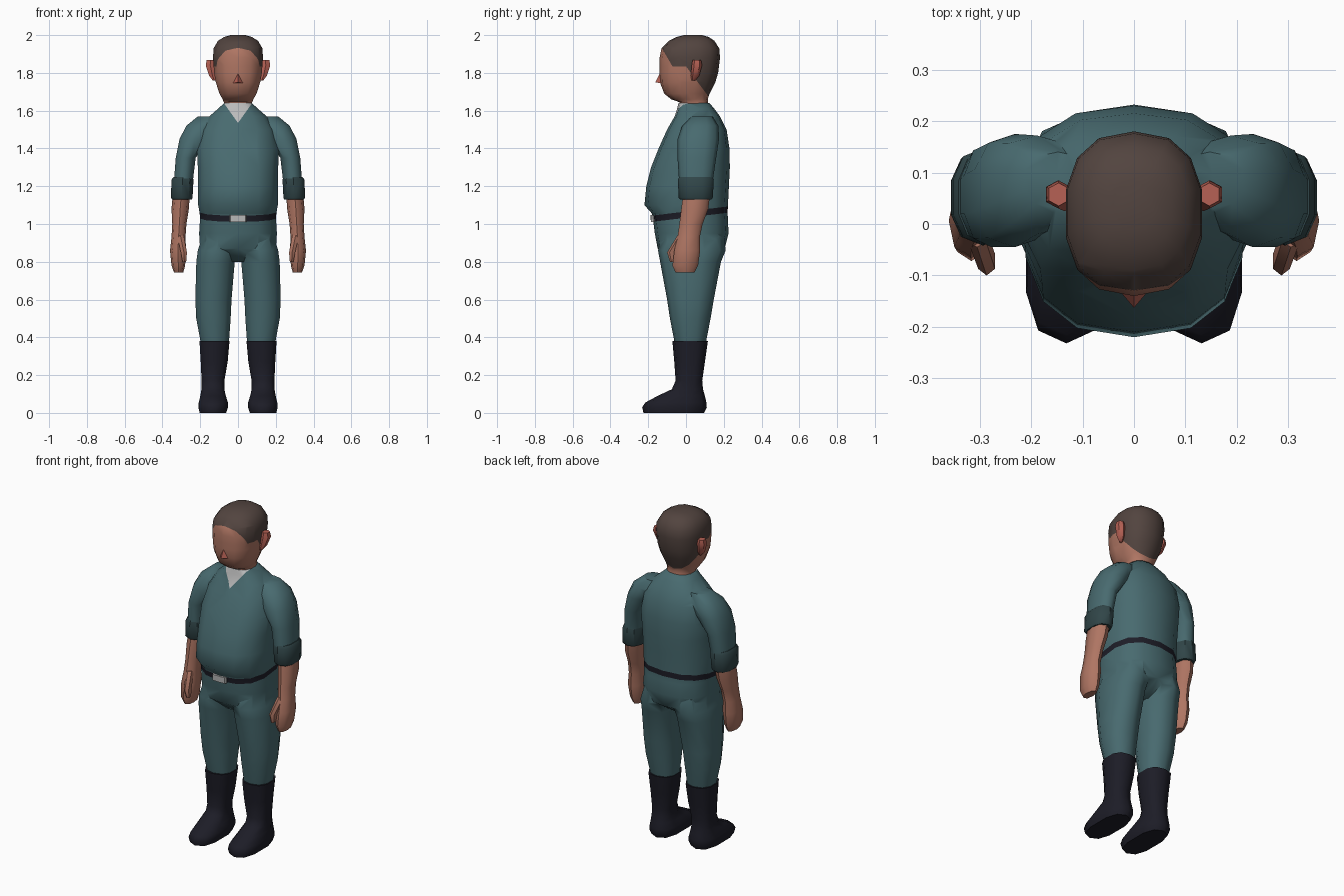
import bpy, bmesh
from math import sin, cos, pi, copysign
from mathutils import Vector

if "Cube" in bpy.data.objects:
    bpy.data.objects.remove(bpy.data.objects["Cube"])


def material(name, rgb):
    m = bpy.data.materials.new(name)
    m.diffuse_color = (*rgb, 1)
    m.use_nodes = True
    m.node_tree.nodes["Principled BSDF"].inputs["Base Color"].default_value = m.diffuse_color
    return m


TEAL = material("teal_cloth", (.065, .145, .16))
CUFF = material("dark_teal", (.03, .06, .065))
SKIN = material("skin", (.43, .18, .125))
RED = material("ruddy_skin", (.47, .12, .09))
HAIR = material("hair", (.085, .058, .05))
BLACK = material("black_leather", (.012, .012, .02))
LIGHT = material("light_grey", (.5, .5, .5))


def finish(bm, name, mats, angle=50):
    bmesh.ops.recalc_face_normals(bm, faces=bm.faces)
    me = bpy.data.meshes.new(name)
    bm.to_mesh(me)
    bm.free()
    for m in mats:
        me.materials.append(m)
    ob = bpy.data.objects.new(name, me)
    bpy.context.collection.objects.link(ob)
    smooth(ob, angle)
    return ob


def smooth(ob, angle):
    bpy.ops.object.select_all(action='DESELECT')
    ob.select_set(True)
    bpy.context.view_layer.objects.active = ob
    bpy.ops.object.shade_smooth_by_angle(angle=angle * pi / 180)


def loft_bm(rings, n, power=.8, side=1):
    """Stack of rounded rings, each (z, x0, x1, y0, y1)."""
    bm = bmesh.new()
    loops = []
    for z, x0, x1, y0, y1 in rings:
        loop = []
        for i in range(n):
            a = 2 * pi * i / n - pi / 2
            c, s = [copysign(abs(v) ** power, v) if abs(v) > 1e-6 else 0 for v in (cos(a), sin(a))]
            loop.append(bm.verts.new((side * ((x0 + x1) / 2 + c * (x1 - x0) / 2),
                                      (y0 + y1) / 2 + s * (y1 - y0) / 2, z)))
        loops.append(loop)
    for a, b in zip(loops, loops[1:]):
        for i in range(n):
            j = (i + 1) % n
            bm.faces.new((a[i], a[j], b[j], b[i]))
    bm.faces.new(loops[0])
    bm.faces.new(loops[-1])
    return bm


def loft(name, rings, n, mat, power=.8, side=1, angle=50):
    return finish(loft_bm(rings, n, power, side), name, [mat], angle)


def cut(bm, co, no, where=lambda c: True):
    fs = [f for f in bm.faces if where(f.calc_center_median())]
    geom = set(fs)
    for f in fs:
        geom.update(f.edges)
        geom.update(f.verts)
    bmesh.ops.bisect_plane(bm, geom=list(geom), plane_co=co, plane_no=no, dist=1e-5)


def sym(rows):
    return [(z, -x, x, a, b) for z, x, a, b in rows]


# Shirt and trousers: torso joined with legs and sleeves
body = loft("overalls", sym([
    (.80, .10, -.07, .10), (.87, .205, -.15, .205), (.95, .21, -.165, .225),
    (1.03, .205, -.175, .222), (1.055, .207, -.18, .22), (1.10, .215, -.22, .222),
    (1.2, .215, -.21, .227), (1.3, .217, -.185, .232), (1.4, .222, -.145, .23),
    (1.5, .20, -.10, .215), (1.57, .155, -.06, .18), (1.61, .108, -.047, .15),
    (1.64, .075, -.04, .125)]), 14, TEAL)
LEG = [(.37, .045, .20, -.06, .105), (.5, .035, .225, -.085, .13), (.6, .03, .23, -.10, .147),
       (.8, .013, .225, -.137, .185), (.86, .006, .217, -.148, .21), (.94, .02, .19, -.13, .2)]
SLEEVE = [(1.2, .24, .343, -.035, .137), (1.35, .222, .332, -.045, .16), (1.45, .15, .313, -.045, .175),
          (1.52, .10, .277, -.02, .172), (1.57, .08, .215, .03, .14)]
parts = [loft("piece", r, 10, TEAL, .85, s) for r in (LEG, SLEEVE) for s in (-1, 1)]
for p in parts:
    mod = body.modifiers.new("union", 'BOOLEAN')
    mod.operation, mod.solver, mod.object = 'UNION', 'EXACT', p
dg = bpy.context.evaluated_depsgraph_get()
bm = bmesh.new()
bm.from_mesh(bpy.data.meshes.new_from_object(body.evaluated_get(dg)))
for o in parts + [body]:
    bpy.data.objects.remove(o)

# Belt band and open collar are cut into the cloth
belt_no = Vector((0, -.12, 1))
belt = [Vector((0, -.175, z)) for z in (1.012, 1.045)]
for p in belt:
    cut(bm, p, belt_no, lambda c: .95 < c.z < 1.2)
for s in (-1, 1):
    cut(bm, (0, 0, 1.535), (1.4 * s, 0, -1), lambda c: c.z > 1.44 and c.y < .04)
for f in bm.faces:
    c = f.calc_center_median()
    f.material_index = 0
    if (c - belt[0]).dot(belt_no) > 0 > (c - belt[1]).dot(belt_no):
        f.material_index = 1
    elif c.y < .03 and c.z - 1.535 > 1.4 * abs(c.x):
        f.material_index = 2
finish(bm, "overalls", [TEAL, BLACK, LIGHT], 60)

# Belt buckle
loft("buckle", [(1.01, -.045, .045, -.186, -.16), (1.047, -.045, .045, -.188, -.16)], 8, LIGHT, .3, 1, 30)

# Head and neck, with the hairline cut along three planes
bm = loft_bm(sym([
    (1.58, .075, -.03, .12), (1.645, .077, -.035, .117), (1.66, .083, -.078, .115),
    (1.69, .1, -.115, .125), (1.75, .12, -.138, .155), (1.8, .129, -.14, .17),
    (1.88, .135, -.14, .18), (1.93, .132, -.13, .176), (1.97, .108, -.09, .15),
    (1.99, .075, -.05, .12), (2.0, .04, -.01, .085)]), 14, .82)
brow = (Vector((0, -.13, 1.935)), Vector((0, .86, .5)))
temple = (Vector((0, 0, 1.835)), Vector((0, 0, 1)))
nape = (Vector((0, 0, 1.835)), Vector((0, .155, .115)))
for co, no in (brow, temple, nape):
    cut(bm, co, no, lambda c: c.z > 1.66)
for f in bm.faces:
    c = f.calc_center_median()
    above = [(c - co).dot(no) > 0 for co, no in (brow, temple, nape)]
    f.material_index = int(above[0] and (above[1] or above[2]) and c.z > 1.675)
finish(bm, "head", [SKIN, HAIR], 60)

# Nose
bm = bmesh.new()
vs = [bm.verts.new(v) for v in ((-.028, -.13, 1.745), (.028, -.13, 1.745), (0, -.13, 1.815), (0, -.163, 1.75))]
for t in ((0, 1, 2), (0, 1, 3), (1, 2, 3), (2, 0, 3)):
    bm.faces.new([vs[i] for i in t])
finish(bm, "nose", [RED], 30)

for s, tag in ((-1, "left"), (1, "right")):
    # Ear
    loft(tag + "_ear", [(1.76, .115, .135, .03, .05), (1.785, .115, .155, .025, .07),
                        (1.84, .12, .174, .03, .085), (1.868, .125, .168, .035, .08)], 6, RED, .9, s)
    # Rolled cuff
    loft(tag + "_cuff", [(1.13, .242, .352, -.032, .135), (1.14, .238, .358, -.04, .142),
                         (1.235, .233, .354, -.042, .147), (1.25, .238, .343, -.036, .14)],
         10, CUFF, .85, s, 40)
    # Forearm and hand
    loft(tag + "_forearm", [(.742, .29, .338, -.055, .045), (.78, .28, .352, -.072, .064),
                            (.86, .275, .36, -.062, .075), (.93, .278, .352, -.045, .073),
                            (1.0, .273, .348, -.035, .088), (1.08, .26, .352, -.025, .118),
                            (1.16, .255, .345, -.015, .128)], 8, SKIN, .85, s)
    # Thumb
    loft(tag + "_thumb", [(.8, .273, .295, -.085, -.05), (.85, .268, .305, -.1, -.045),
                          (.94, .285, .325, -.045, 0)], 6, SKIN, .9, s)
    # Boot
    loft(tag + "_boot", [(0, .06, .205, -.225, .095), (.03, .05, .213, -.232, .11),
                         (.055, .05, .211, -.215, .108), (.09, .062, .202, -.15, .1),
                         (.125, .07, .196, -.075, .09), (.17, .07, .195, -.055, .086),
                         (.27, .052, .2, -.062, .1), (.38, .042, .207, -.072, .116)],
         10, BLACK, .75, s)
